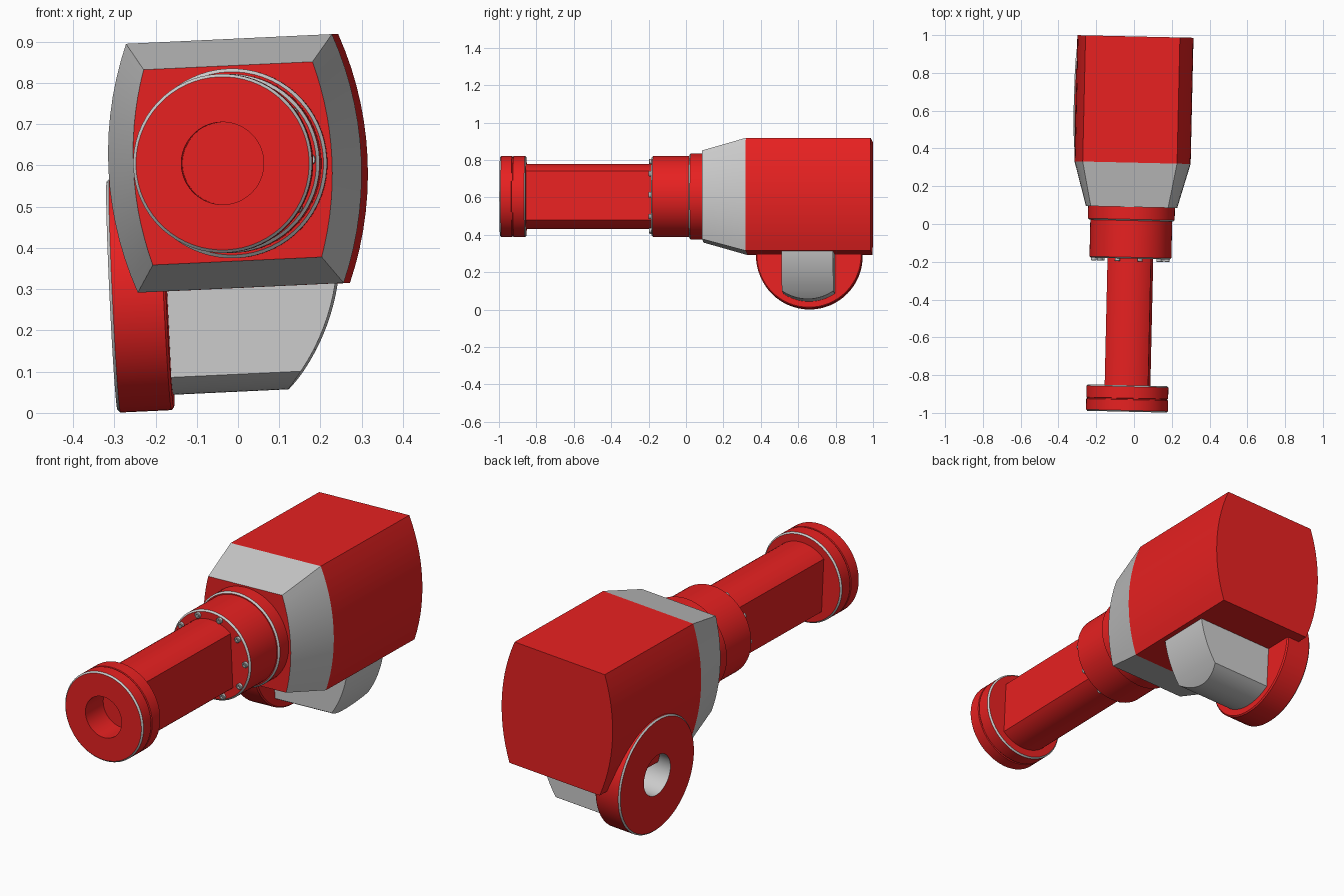
import bpy, bmesh
from math import sin, cos, pi, radians, sqrt, asin
from mathutils import Matrix, Vector

if "Cube" in bpy.data.objects:
    bpy.data.objects.remove(bpy.data.objects["Cube"])

# Whole model is slightly yawed and rolled about the arm axis
POSE = (Matrix.Translation((-0.015, 0, 0.605)) @ Matrix.Rotation(radians(-1.3), 4, 'Z')
        @ Matrix.Rotation(radians(-2.7), 4, 'Y'))

red = bpy.data.materials.new("red_paint")
red.diffuse_color = (0.8, 0.015, 0.015, 1)
red.use_nodes = True
red.node_tree.nodes["Principled BSDF"].inputs["Base Color"].default_value = red.diffuse_color
grey = bpy.data.materials.new("bare_grey")
grey.diffuse_color = (0.8, 0.8, 0.8, 1)
grey.use_nodes = True
grey.node_tree.nodes["Principled BSDF"].inputs["Base Color"].default_value = grey.diffuse_color
RED, GREY = 0, 1


def finish(name, bm):
    bmesh.ops.remove_doubles(bm, verts=bm.verts, dist=1e-5)
    bmesh.ops.recalc_face_normals(bm, faces=bm.faces)
    bm.transform(POSE)
    me = bpy.data.meshes.new(name)
    bm.to_mesh(me)
    bm.free()
    me.materials.append(red)
    me.materials.append(grey)
    me.shade_smooth()
    me.set_sharp_from_angle(angle=radians(25))
    ob = bpy.data.objects.new(name, me)
    bpy.context.collection.objects.link(ob)
    return ob


def loft(name, rings, side, cap):
    """Skin a stack of equal-sized closed rings and cap both ends."""
    bm = bmesh.new()
    vs = [[bm.verts.new(p) for p in r] for r in rings]
    n = len(rings[0])
    for a, b in zip(vs, vs[1:]):
        for i in range(n):
            j = (i + 1) % n
            bm.faces.new((a[i], a[j], b[j], b[i])).material_index = side
    for r in (vs[0], vs[-1]):
        bm.faces.new(r).material_index = cap
    return finish(name, bm)


def revolve(name, pts, greys=(), base=RED, segs=64, axis='Y', centre=(0, 0, 0)):
    """Spin (radius, distance) points; segments listed in greys are grey."""
    bm = bmesh.new()
    c = Vector(centre)

    def place(r, t, a):
        v = (r * cos(a), t, r * sin(a)) if axis == 'Y' else (t, r * cos(a), r * sin(a))
        return bm.verts.new(c + Vector(v))
    vs = [[place(r, t, 2 * pi * i / segs) for i in range(segs)] for r, t in pts]
    for k in range(len(pts) - 1):
        for i in range(segs):
            j = (i + 1) % segs
            f = bm.faces.new((vs[k][i], vs[k][j], vs[k + 1][j], vs[k + 1][i]))
            f.material_index = GREY if k in greys else base
    bmesh.ops.remove_doubles(bm, verts=bm.verts, dist=1e-5)
    return finish(name, bm)


def barrel(y, corner, bulge, h, n=14):
    """Rectangle with sides bowed outwards as circular arcs."""
    s = bulge - corner
    R = (h * h + s * s) / (2 * s)
    a0 = asin(h / R)
    right = [(bulge - R + R * cos(a), R * sin(a))
             for a in (-a0 + 2 * a0 * i / n for i in range(n + 1))]
    return [(x, y, z) for x, z in right + [(-x, -z) for x, z in right]]


# Motor housing and its tapered front
loft("housing", [barrel(0.325, 0.25, 0.307, 0.302), barrel(0.993, 0.25, 0.307, 0.302)], RED, RED)
loft("tapered_neck", [barrel(0.09, 0.205, 0.241, 0.237), barrel(0.325, 0.25, 0.307, 0.302)], GREY, RED)

# Collars with grey bevelled front edges
revolve("rear_collar", [(0, 0.018), (0.222, 0.018), (0.23, 0.025), (0.23, 0.092), (0, 0.092)], {1})
revolve("front_collar", [(0, -0.183), (0.209, -0.183), (0.217, -0.176), (0.217, 0.022), (0, 0.022)], {1})

# Ring of socket bolts on the front collar
for k in range(10):
    a = 2 * pi * k / 10
    revolve(f"bolt_{k + 1}", [(0, -0.188), (0.007, -0.188), (0.007, -0.197), (0.012, -0.197),
                              (0.014, -0.195), (0.014, -0.178)],
            base=GREY, segs=14, centre=(0.194 * cos(a), 0, 0.194 * sin(a)))

# Flat-sided arm
half, R = 0.115, 0.175
a0 = asin(half / R)
arc = [(R * sin(a), R * cos(a)) for a in (-a0 + 2 * a0 * i / 16 for i in range(17))]
section = arc + [(-x, -z) for x, z in arc]
loft("arm", [[(x, y, z) for x, z in section] for y in (-0.858, -0.18)], RED, RED)

# End flange with blind bore and groove
revolve("end_flange", [(0, -0.86), (0.1, -0.86), (0.1, -0.994), (0.21, -0.994), (0.217, -0.987),
                       (0.217, -0.93), (0.212, -0.928), (0.212, -0.924), (0.217, -0.922),
                       (0.217, -0.861), (0.21, -0.854), (0, -0.854)], {3, 9})

# Side pivot disc with grey-lined bore
PY, PZ = 0.654, -0.306
revolve("pivot_disc", [(0, -0.186), (0.1, -0.186), (0.1, -0.32), (0.277, -0.32), (0.284, -0.313),
                       (0.284, -0.189), (0.278, -0.183), (0, -0.183)], {0, 1, 3},
        axis='X', centre=(0, PY, PZ))

# Pivot bar: rounded underside and curved far end
half, R = 0.138, 0.247
a0 = asin(half / R)
flat_end = PZ - R * cos(a0)
rows = [(half, -0.2 + (flat_end + 0.2) * i / 12) for i in range(12)]
rows += [(R * sin(a), PZ - R * cos(a)) for a in (a0 * (1 - i / 10) for i in range(10))]
rows.append((0.002, PZ - R))


def bar_row(h, z):
    end = 0.235 - 0.52 + sqrt(0.52 ** 2 - (z + 0.2) ** 2)
    return [(-0.184, PY - h, z), (end, PY - h, z), (end, PY + h, z), (-0.184, PY + h, z)]


loft("pivot_bar", [bar_row(h, z) for h, z in rows], GREY, GREY)
